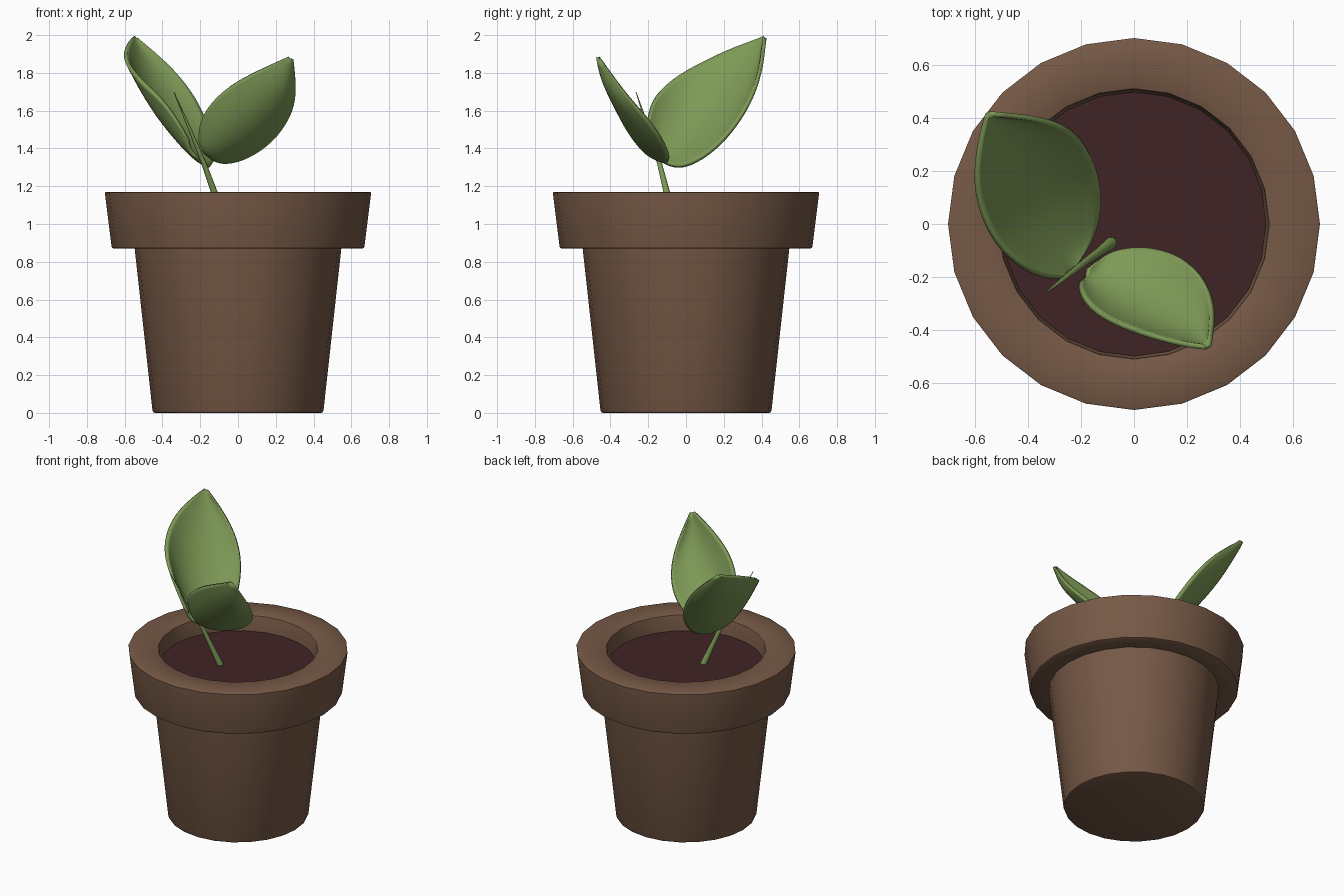
import bpy, bmesh, math
from mathutils import Vector

if "Cube" in bpy.data.objects:
    bpy.data.objects.remove(bpy.data.objects["Cube"])

def material(name, rgb):
    m = bpy.data.materials.new(name)
    lin = [(c / 255 / 12.92) if c / 255 < 0.04045 else ((c / 255 + 0.055) / 1.055) ** 2.4 for c in rgb]
    m.diffuse_color = (*lin, 1)
    m.use_nodes = True
    m.node_tree.nodes["Principled BSDF"].inputs["Base Color"].default_value = m.diffuse_color
    return m

CLAY = material("brown clay", (118, 89, 70))
SOIL = material("dark soil", (64, 36, 37))
GREEN = material("leaf green", (125, 153, 86))

def make(name, bm, mat, angle=40):
    bmesh.ops.recalc_face_normals(bm, faces=bm.faces)
    me = bpy.data.meshes.new(name)
    bm.to_mesh(me)
    bm.free()
    me.materials.append(mat)
    ob = bpy.data.objects.new(name, me)
    bpy.context.collection.objects.link(ob)
    bpy.ops.object.select_all(action='DESELECT')
    ob.select_set(True)
    bpy.context.view_layer.objects.active = ob
    bpy.ops.object.shade_smooth_by_angle(angle=math.radians(angle))
    return ob

def loft(bm, rings, closed):
    rows = [[bm.verts.new(p) for p in r] for r in rings]
    n = len(rows[0])
    for a, b in zip(rows, rows[1:]):
        for i in range(n if closed else n - 1):
            j = (i + 1) % n
            bm.faces.new((a[i], a[j], b[j], b[i]))
    return rows

def circle(r, z, n, cx=0, cy=0):
    return [(cx + r * math.cos(2 * math.pi * i / n), cy + r * math.sin(2 * math.pi * i / n), z) for i in range(n)]

# Pot: lathed tapered body with a heavy rim and an inner wall
SIDES = 24
profile = [(0.44, 0), (0.448, 0.003), (0.453, 0.015), (0.547, 0.87), (0.66, 0.87), (0.667, 0.874), (0.670, 0.885),
           (0.704, 1.158), (0.704, 1.166), (0.697, 1.17), (0.518, 1.17), (0.512, 1.166), (0.509, 1.158), (0.497, 1.03)]
bm = bmesh.new()
rows = loft(bm, [circle(r, z, SIDES) for r, z in profile], True)
bm.faces.new(rows[0])
bm.faces.new(rows[-1])
make("pot", bm, CLAY, 35)

# Soil: flat disc inside the rim
bm = bmesh.new()
bm.faces.new([bm.verts.new(p) for p in circle(0.502, 1.06, SIDES)])
make("soil", bm, SOIL)

# Stem: thin leaning taper with a pointed tip
path = [(-0.085, -0.07, 1.05, 0.024), (-0.13, -0.105, 1.18, 0.018), (-0.18, -0.14, 1.32, 0.014),
        (-0.25, -0.195, 1.49, 0.010), (-0.34, -0.265, 1.70, 0.002)]
bm = bmesh.new()
rows = loft(bm, [circle(r, z, 10, x, y) for x, y, z, r in path], True)
bm.faces.new(rows[0])
bm.faces.new(rows[-1])
make("stem", bm, GREEN)

# Leaves: cupped surface spanned between an upper and a lower edge curve
def leaf(name, upper, lower, cup, cols=6):
    axis = Vector(upper[-1]) - Vector(upper[0])
    rings = []
    for u, l in zip(upper, lower):
        u, l = Vector(u), Vector(l)
        n = axis.cross(u - l).normalized()
        if n.z > 0:
            n = -n
        depth = cup * (u - l).length
        rings.append([u.lerp(l, t / cols) + n * depth * 4 * (t / cols) * (1 - t / cols) for t in range(cols + 1)])
    bm = bmesh.new()
    loft(bm, rings, False)
    ob = make(name, bm, GREEN, 60)
    s = ob.modifiers.new("smooth", 'SUBSURF')
    s.levels = s.render_levels = 2
    s.boundary_smooth = 'PRESERVE_CORNERS'
    t = ob.modifiers.new("thickness", 'SOLIDIFY')
    t.thickness, t.offset = 0.02, 0

leaf("large_leaf",
     [(-0.26, -0.20, 1.44), (-0.31, -0.205, 1.53), (-0.40, -0.18, 1.66), (-0.50, -0.10, 1.745), (-0.56, 0, 1.81),
      (-0.595, 0.11, 1.865), (-0.597, 0.225, 1.92), (-0.575, 0.35, 1.965), (-0.555, 0.415, 1.99)],
     [(-0.225, -0.165, 1.36), (-0.175, -0.09, 1.31), (-0.145, -0.02, 1.30), (-0.125, 0.075, 1.34), (-0.135, 0.19, 1.43),
      (-0.175, 0.29, 1.56), (-0.24, 0.36, 1.69), (-0.36, 0.402, 1.84), (-0.53, 0.415, 1.985)], 0.13)

leaf("small_leaf",
     [(-0.20, -0.215, 1.43), (-0.205, -0.235, 1.47), (-0.195, -0.275, 1.55), (-0.145, -0.335, 1.64), (-0.05, -0.385, 1.73),
      (0.08, -0.43, 1.80), (0.20, -0.458, 1.855), (0.265, -0.465, 1.885)],
     [(-0.175, -0.17, 1.38), (-0.13, -0.13, 1.34), (-0.07, -0.10, 1.32), (0.04, -0.085, 1.345), (0.165, -0.115, 1.425),
      (0.25, -0.18, 1.53), (0.308, -0.30, 1.66), (0.285, -0.455, 1.875)], 0.19)
